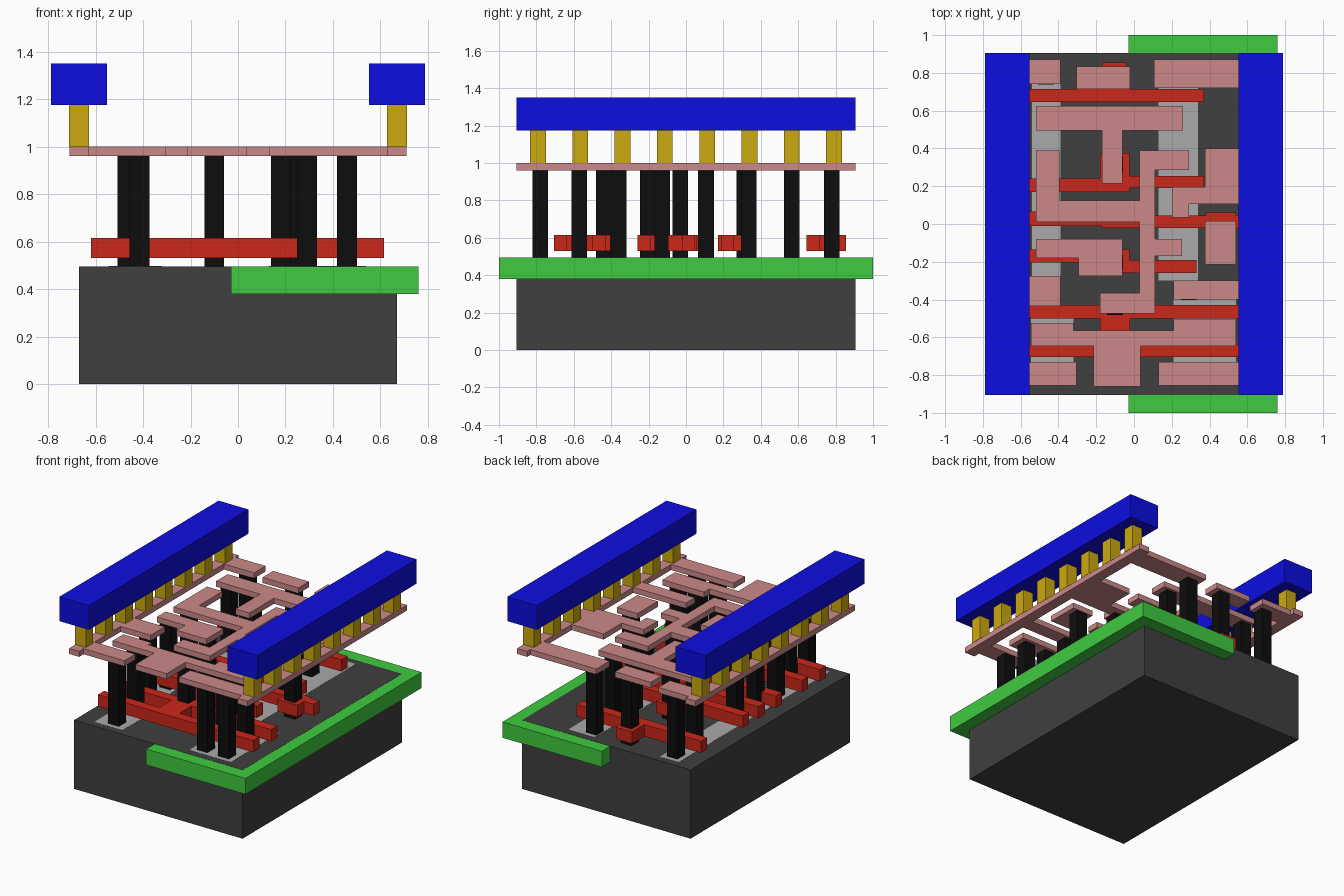
import bpy, bmesh


def material(name, r, g, b):
    m = bpy.data.materials.new(name)
    m.diffuse_color = (r, g, b, 1)
    return m


DARK = material("dark_grey", 0.05, 0.05, 0.05)
GREEN = material("green", 0.05, 0.6, 0.05)
PALE = material("light_grey", 0.4, 0.4, 0.4)
RED = material("red", 0.6, 0.02, 0.01)
BLACK = material("black", 0.004, 0.004, 0.004)
PINK = material("pink", 0.6, 0.25, 0.25)
GOLD = material("gold", 0.6, 0.4, 0.005)
BLUE = material("blue", 0.004, 0.004, 0.75)


def slab(name, path, z0, z1, mat):
    """Extrude a right-angled outline given as alternating x, y turns."""
    xs, ys = path[0::2], path[1::2]
    outline = []
    for i, (x, y) in enumerate(zip(xs, ys)):
        outline += [(x, y), (xs[(i + 1) % len(xs)], y)]
    bm = bmesh.new()
    face = bm.faces.new([bm.verts.new((x, y, z0)) for x, y in outline])
    new = bmesh.ops.extrude_face_region(bm, geom=[face], use_keep_orig=True)["geom"]
    for v in new:
        if isinstance(v, bmesh.types.BMVert):
            v.co.z = z1
    bmesh.ops.recalc_face_normals(bm, faces=bm.faces)
    mesh = bpy.data.meshes.new(name)
    bm.to_mesh(mesh)
    bm.free()
    mesh.materials.append(mat)
    obj = bpy.data.objects.new(name, mesh)
    bpy.context.collection.objects.link(obj)
    return obj


def post(name, x, y, z0, z1, mat, h=0.042):
    return slab(name, [x - h, y - h, x + h, y + h], z0, z1, mat)


TOP = 0.495

# Base block and the well set into its right half
slab("substrate", [-0.67, -0.905, 0.67, 0.905], 0, TOP, DARK)
slab("well", [-0.03, -1, 0.76, 1], 0.38, TOP - 0.001, GREEN)

# Diffusion areas flush with the base surface
slab("left_diffusion", [-0.545, -0.855, -0.32, -0.5, -0.39, 0.855, -0.54, -0.5],
     0.45, TOP + 0.001, PALE)
slab("right_diffusion", [0.21, -0.855, 0.54, -0.3, 0.34, 0.855, 0.13, -0.3],
     0.45, TOP + 0.001, PALE)

# Red gate strips with their contact pads
gates = [
    [-0.62, 0.645, 0.37, 0.715, -0.04, 0.855, -0.17, 0.715],
    [-0.62, 0.17, -0.025, 0.19, 0.37, 0.255, -0.025, 0.375, -0.18, 0.24],
    [-0.62, -0.01, -0.17, -0.02, 0.38, -0.095, 0.54, -0.02, 0.615, 0.045,
     0.54, 0.06, 0.38, 0.045, -0.02, 0.065],
    [-0.62, -0.205, -0.17, -0.26, 0.33, -0.19, -0.025, -0.135],
    [-0.62, -0.705, 0.615, -0.635, -0.02, -0.5, 0.615, -0.43, -0.02, -0.405,
     -0.18, -0.43, -0.62, -0.5, -0.18, -0.635],
]
for path in gates:
    slab("gate_strip", path, 0.53, 0.615, RED)

# Black contact columns
columns = [
    (-0.415, -0.78), (0.29, -0.78), (0.46, -0.78),
    (-0.415, -0.57), (0.29, -0.57), (0.46, -0.57),
    (-0.1, -0.44), (-0.465, -0.36), (0.29, -0.36),
    (-0.1, -0.205), (-0.465, -0.127), (0.18, -0.127),
    (0.46, -0.03), (-0.465, 0.107), (0.25, 0.107),
    (-0.1, 0.313), (0.18, 0.335),
    (-0.465, 0.565), (0.18, 0.565),
    (-0.465, 0.78), (-0.1, 0.78), (0.18, 0.78),
]
for x, y in columns:
    post("contact_column", x, y, TOP, 0.96, BLACK)

# Pink wiring layer: two side rails with stubs, then the inner traces
traces = {
    "left_wiring_rail": [-0.71, -0.905, -0.63, -0.855, -0.305, -0.73, -0.63, -0.435,
                         -0.39, -0.275, -0.63, 0.74, -0.39, 0.87, -0.63, 0.905],
    "right_wiring_rail": [0.71, -0.905, 0.63, -0.855, 0.13, -0.73, 0.63, -0.4,
                          0.21, -0.3, 0.63, 0.105, 0.29, 0.035, 0.2, 0.195,
                          0.375, 0.4, 0.63, 0.72, 0.105, 0.87, 0.63, 0.905],
    "back_pad": [-0.305, 0.715, -0.02, 0.835],
    "t_trace": [-0.52, 0.495, -0.17, 0.215, -0.06, 0.495, 0.26, 0.625],
    "branching_trace": [-0.52, 0.01, 0.03, -0.365, -0.18, -0.475, 0.11, -0.17,
                        0.255, -0.08, 0.11, 0.285, 0.29, 0.39, 0.03, 0.125,
                        -0.395, 0.39],
    "right_pad": [0.375, -0.215, 0.54, 0.015],
    "left_trace": [-0.52, -0.18, -0.295, -0.275, -0.06, -0.08],
    "front_trace": [-0.545, -0.645, -0.215, -0.86, 0.035, -0.645, 0.54, -0.505,
                    0.21, -0.565, -0.32, -0.525],
}
for name, path in traces.items():
    slab(name, path, 0.96, 1.0, PINK)

# Blue power bars carried on rows of gold posts
for side, s in (("left", -1), ("right", 1)):
    slab(side + "_power_bar", [s * 0.67 - 0.118, -0.905, s * 0.67 + 0.118, 0.905],
         1.175, 1.35, BLUE)
    for i in range(8):
        post(side + "_gold_post", s * 0.67, (i - 3.5) * 0.226, 1.0, 1.175, GOLD)
